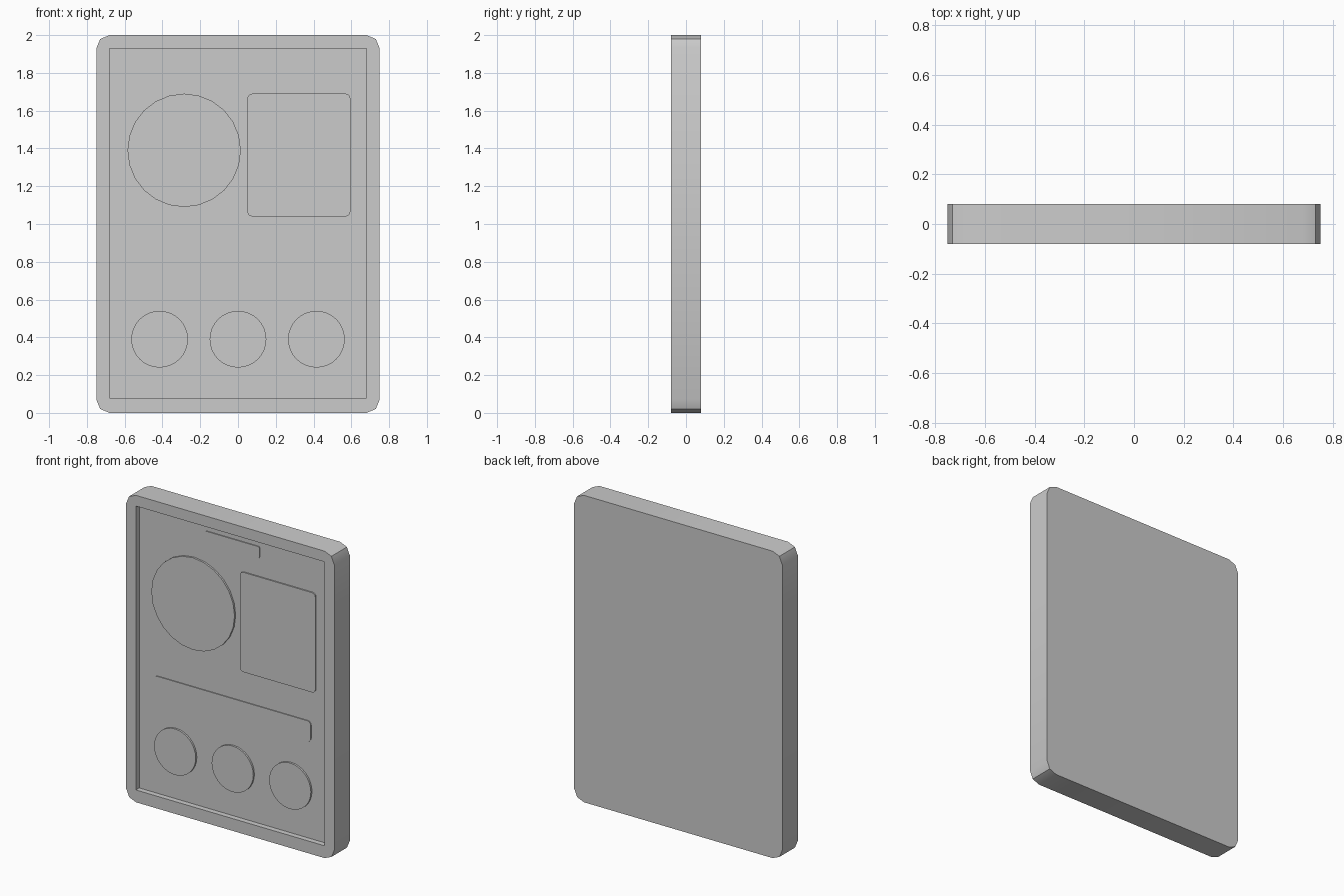
import bpy, bmesh
from math import cos, sin, pi, radians

cube = bpy.data.objects.get("Cube")
if cube:
    bpy.data.objects.remove(cube, do_unlink=True)

grey = bpy.data.materials.new("plain_grey")
grey.use_nodes = True
colour = (0.6, 0.6, 0.6, 1)
grey.diffuse_color = colour
grey.node_tree.nodes["Principled BSDF"].inputs["Base Color"].default_value = colour

FRONT, BACK = -0.08, 0.08
FLOOR = FRONT + 0.035


def rounded(x0, x1, z0, z1, r, steps):
    """Outline of a rectangle with rounded corners."""
    pts = []
    centres = [(x1 - r, z1 - r), (x0 + r, z1 - r), (x0 + r, z0 + r), (x1 - r, z0 + r)]
    for i, (cx, cz) in enumerate(centres):
        for s in range(steps + 1):
            a = (i + s / steps) * pi / 2
            pts.append((cx + r * cos(a), cz + r * sin(a)))
    return pts


def circle(cx, cz, r, sides):
    return [(cx + r * cos(2 * pi * i / sides), cz + r * sin(2 * pi * i / sides))
            for i in range(sides)]


def finish(name, bm):
    bmesh.ops.recalc_face_normals(bm, faces=bm.faces)
    mesh = bpy.data.meshes.new(name)
    bm.to_mesh(mesh)
    bm.free()
    mesh.materials.append(grey)
    obj = bpy.data.objects.new(name, mesh)
    bpy.context.collection.objects.link(obj)
    bpy.ops.object.select_all(action='DESELECT')
    obj.select_set(True)
    bpy.context.view_layer.objects.active = obj
    bpy.ops.object.shade_smooth_by_angle(angle=radians(30))
    return obj


def plate(name, outline, y0, y1):
    """Extrude an outline from y0 to y1."""
    bm = bmesh.new()
    face = bm.faces.new([bm.verts.new((x, y0, z)) for x, z in outline])
    ext = bmesh.ops.extrude_face_region(bm, geom=[face])
    for v in ext["geom"]:
        if isinstance(v, bmesh.types.BMVert):
            v.co.y = y1
    return finish(name, bm)


# Case: rounded slab with a square-cornered tray in the front
bm = bmesh.new()
outer = rounded(-0.75, 0.75, 0, 2, 0.07, 2)
inner = [(0.68, 1.93), (-0.68, 1.93), (-0.68, 0.08), (0.68, 0.08)]
ring = lambda pts, y: [bm.verts.new((x, y, z)) for x, z in pts]
back, front = ring(outer, BACK), ring(outer, FRONT)
lip, floor = ring(inner, FRONT), ring(inner, FLOOR)
bm.faces.new(back)
bm.faces.new(floor)
for a, b in ((back, front), (lip, floor)):
    for i in range(len(a)):
        j = (i + 1) % len(a)
        bm.faces.new((a[i], a[j], b[j], b[i]))
for i in range(4):
    j = (i + 1) % 4
    k = 3 * i
    # corner fan, then the straight strip to the next corner
    bm.faces.new((lip[i], front[k], front[k + 1], front[k + 2]))
    bm.faces.new((lip[i], front[k + 2], front[(k + 3) % 12], lip[j]))
finish("case", bm)

# Raised discs
plate("large_disc", circle(-0.285, 1.39, 0.30, 24), FLOOR, FLOOR - 0.012)
for label, x in (("right", -0.415), ("middle", 0), ("left", 0.415)):
    plate(label + "_small_disc", circle(x, 0.39, 0.15, 32), FLOOR, FLOOR - 0.012)

# Thin raised plates
plate("title_plate", rounded(-0.2, 0.19, 1.81, 1.885, 0.01, 2), FLOOR, FLOOR - 0.006)
plate("info_plate", rounded(0.05, 0.595, 1.04, 1.69, 0.025, 3), FLOOR, FLOOR - 0.008)
plate("wide_plate", rounded(-0.57, 0.56, 0.71, 0.845, 0.025, 3), FLOOR, FLOOR - 0.006)
